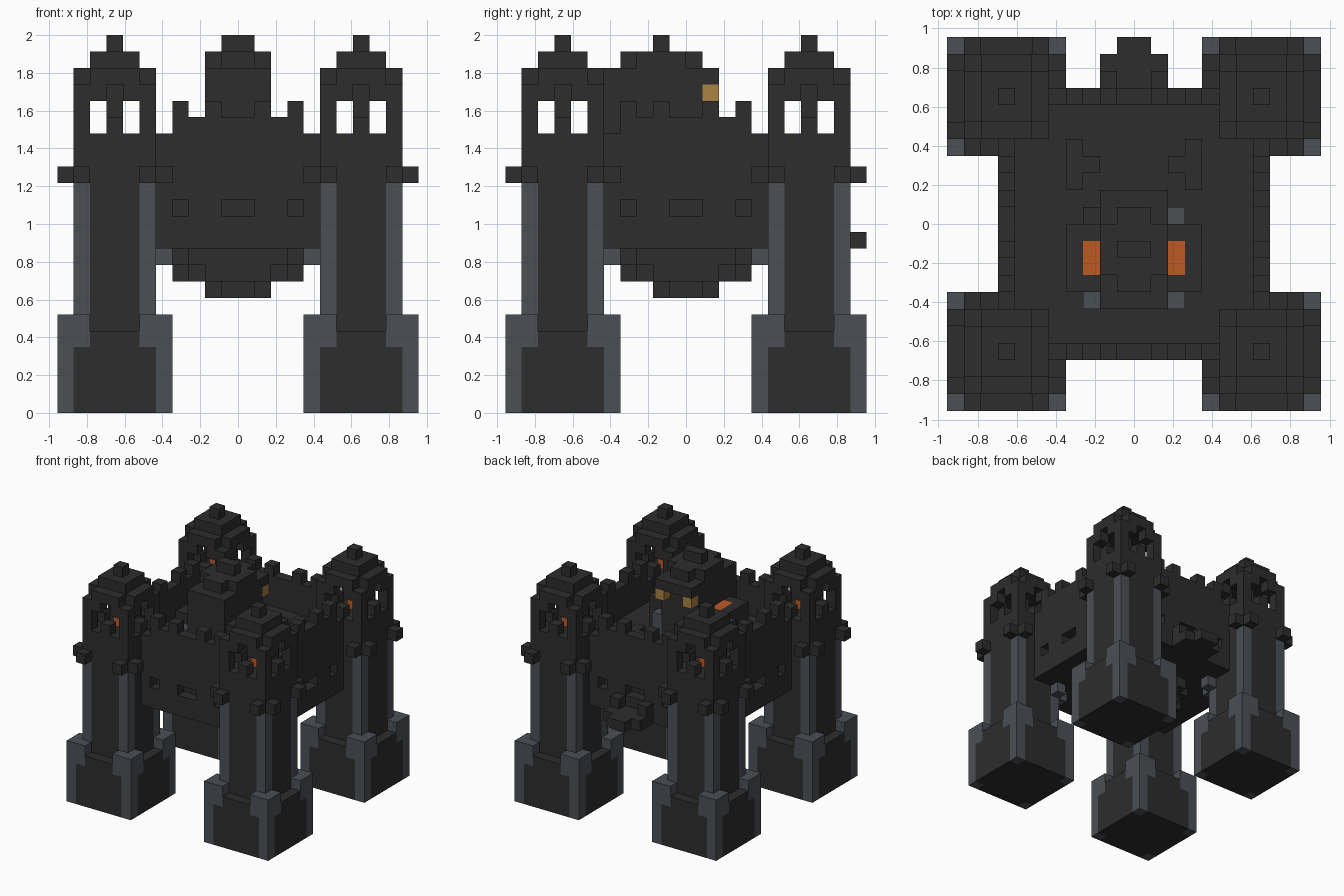
import bpy
import bmesh
from mathutils import Vector

if "Cube" in bpy.data.objects:
    bpy.data.objects.remove(bpy.data.objects["Cube"], do_unlink=True)

U = 2 / 23  # edge of one block
COLOURS = {
    "dark_stone": (0.026, 0.026, 0.026),
    "blue_grey_stone": (0.07, 0.08, 0.093),
    "glowing_ember": (0.515, 0.102, 0.017),
    "lantern_gold": (0.402, 0.223, 0.053),
}
DARK, BLUE, EMBER, GOLD = range(4)
SIDES = (1, -1)
CORNERS = [(sx, sy) for sx in SIDES for sy in SIDES]

materials = []
for name, rgb in COLOURS.items():
    mat = bpy.data.materials.new(name)
    mat.use_nodes = True
    mat.diffuse_color = (*rgb, 1)
    mat.node_tree.nodes["Principled BSDF"].inputs["Base Color"].default_value = (*rgb, 1)
    materials.append(mat)

blocks = {}  # cell -> (part, colour)


def span(a, b, sign):
    """Block indices from a to b, mirrored when sign is negative."""
    return range(a, b) if sign > 0 else range(-b, -a)


def fill(part, x, y, z, colour=DARK, sx=1, sy=1):
    for i in span(*x, sx):
        for j in span(*y, sy):
            for k in range(*z):
                if part:
                    blocks[i, j, k] = (part, colour)
                else:
                    blocks.pop((i, j, k), None)


def fill_swapped(part, a, b, z, colour, sx, sy):
    """Same box on both faces that meet at a tower corner."""
    fill(part, a, b, z, colour, sx, sy)
    fill(part, b, a, z, colour, sx, sy)


# Main hall with a sunken courtyard
fill("hall", (-8, 8), (-8, 8), (10, 17))
fill(None, (-7, 7), (-7, 7), (15, 17))

# Stepped underside
for k, limit in ((9, 6), (8, 5), (7, 2)):
    reach = 2 if k == 7 else 4
    for i in range(-reach, reach):
        for j in range(-reach, reach):
            if abs(i + .5) + abs(j + .5) <= limit:
                blocks[i, j, k] = ("underside", DARK)

# Wall slits and battlements on all four walls
for s in SIDES:
    for a in (-4, -1, 0, 3):
        fill(None, (a, a + 1), (7, 8), (12, 13), sy=s)
        fill(None, (7, 8), (a, a + 1), (12, 13), sx=s)
    for a in range(-4, 4):
        merlon = a in (-4, -2, 1, 3)
        top = 19 if merlon else 18
        fill("battlements", (a, a + 1), (7, 8), (17, top), sy=s)
        fill("battlements", (7, 8), (a, a + 1), (17, top), sx=s)

# Central keep with wings, ember beds, buttresses and rear lanterns
fill("keep_wings", (-4, 4), (-4, 0), (15, 18))
for s in SIDES:
    fill("ember_bed", (2, 3), (-3, -1), (17, 18), EMBER, s)
    fill("keep_buttress", (2, 3), (-5, -4), (15, 17), BLUE, s)
    fill("keep_buttress", (2, 3), (0, 1), (15, 17), BLUE if s > 0 else DARK, s)
    fill("courtyard_bench", (3, 4), (2, 5), (15, 16), DARK, s)
    fill("courtyard_bench", (2, 3), (3, 4), (15, 16), DARK, s)
fill("keep", (-2, 2), (-5, 1), (15, 21))
fill("keep_roof", (-2, 2), (1, 2), (20, 21))
fill("keep_roof", (-2, 2), (-3, 0), (21, 22))
fill("keep_roof", (-1, 1), (-4, 1), (21, 22))
fill("keep_roof", (-1, 1), (-2, -1), (22, 23))
for s in SIDES:
    fill("lantern", (1, 2), (1, 2), (19, 20), GOLD, s)

# Rear balcony
fill("rear_balcony", (-2, 2), (8, 10), (10, 11))
fill("rear_balcony", (-1, 1), (10, 11), (10, 11))
for s in SIDES:
    fill("rear_balcony", (1, 2), (8, 9), (11, 12), DARK, s)

# Four corner towers
for sx, sy in CORNERS:
    s = (sx, sy)
    fill("tower_foot", (4, 11), (4, 11), (0, 5), DARK, *s)
    fill("tower_shaft", (5, 10), (5, 10), (5, 21), DARK, *s)

    # Blue quoins on foot and shaft, corbels near the top
    for ox, ix in ((10, 9), (4, 5)):
        for oy, iy in ((10, 9), (4, 5)):
            out_x, in_x = (ox, ox + 1), (ix, ix + 1)
            out_y, in_y = (oy, oy + 1), (iy, iy + 1)
            fill("foot_quoin", out_x, out_y, (0, 6), BLUE, *s)
            fill("foot_quoin", out_x, in_y, (4, 6), BLUE, *s)
            fill("foot_quoin", in_x, out_y, (4, 6), BLUE, *s)
            fill("shaft_quoin", in_x, in_y, (5, 14), BLUE, *s)
            fill("tower_corbel", out_x, in_y, (14, 15), DARK, *s)
            fill("tower_corbel", in_x, out_y, (14, 15), DARK, *s)
            fill(None, in_x, in_y, (20, 21), DARK, *s)
    fill_swapped("hall_bracket", (4, 5), (5, 6), (9, 10), BLUE, *s)

    # Open lookout: arched openings, sills and a hanging ember
    for z, a, b in ((17, 6, 9), (18, 6, 9), (19, 7, 8)):
        fill(None, (a, b), (5, 10), (z, z + 1), DARK, *s)
        fill(None, (5, 10), (a, b), (z, z + 1), DARK, *s)
    fill(None, (6, 9), (6, 9), (17, 20), DARK, *s)
    for edge in (5, 9):
        fill_swapped("window_sill", (7, 8), (edge, edge + 1), (17, 18), DARK, *s)
    fill("tower_ember", (7, 8), (7, 8), (17, 18), EMBER, *s)
    fill("ember_hanger", (7, 8), (7, 8), (18, 20), DARK, *s)

    # Stepped roof
    fill("tower_roof", (6, 9), (6, 9), (21, 22), DARK, *s)
    fill("tower_finial", (7, 8), (7, 8), (22, 23), DARK, *s)


def exposed_faces(bm, cell, colour):
    """Add only the block faces that touch open air."""
    centre = Vector(cell) + Vector((.5, .5, .5))
    for axis in range(3):
        for sign in SIDES:
            normal = Vector((0, 0, 0))
            normal[axis] = sign
            if tuple(int(c + n) for c, n in zip(cell, normal)) in blocks:
                continue
            u = Vector((0, 0, 0))
            u[(axis + 1) % 3] = .5
            v = normal.cross(u)
            mid = centre + normal * .5
            corners = (mid - u - v, mid + u - v, mid + u + v, mid - u + v)
            face = bm.faces.new([bm.verts.new(c * U) for c in corners])
            face.material_index = colour


# One mesh object per part
for part in sorted({p for p, _ in blocks.values()}):
    bm = bmesh.new()
    for cell, (owner, colour) in blocks.items():
        if owner == part:
            exposed_faces(bm, cell, colour)
    bmesh.ops.remove_doubles(bm, verts=bm.verts, dist=U / 100)
    bmesh.ops.dissolve_limit(bm, angle_limit=.01, verts=bm.verts, edges=bm.edges,
                             delimit={'MATERIAL'})
    mesh = bpy.data.meshes.new(part)
    bm.to_mesh(mesh)
    bm.free()
    for mat in materials:
        mesh.materials.append(mat)
    bpy.context.collection.objects.link(bpy.data.objects.new(part, mesh))
